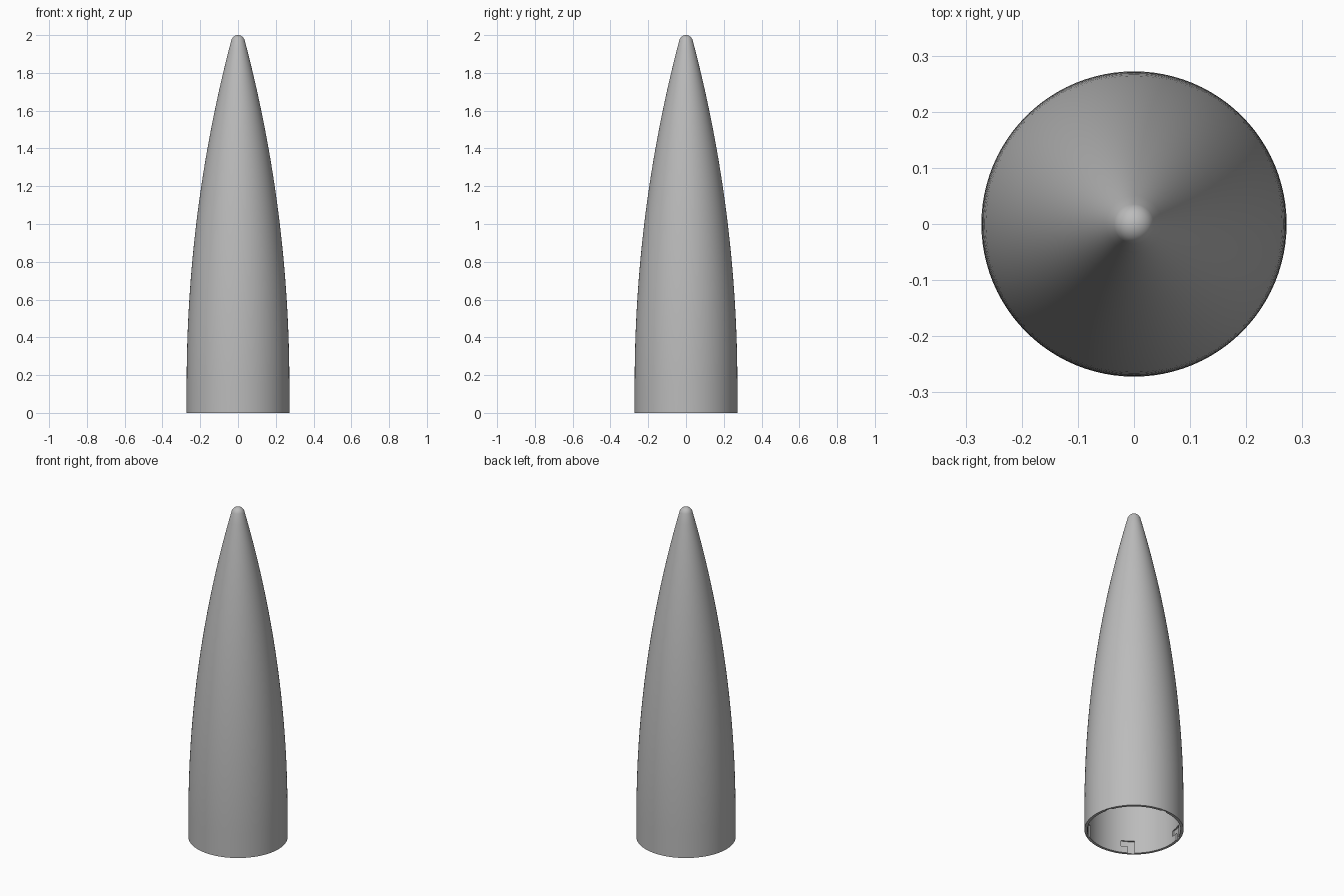
import bpy, bmesh, math

if "Cube" in bpy.data.objects:
    bpy.data.objects.remove(bpy.data.objects["Cube"])

SEGMENTS = 96
BASE_R, WALL = 0.272, 0.016
SKIRT = 0.15        # height of the straight lower section
TIP_R = 0.036       # radius of the rounded tip
ARC_R = 7.14        # radius of the side curve

grey = bpy.data.materials.new("light grey")
grey.diffuse_color = (0.5, 0.5, 0.5, 1)
grey.use_nodes = True
grey.node_tree.nodes["Principled BSDF"].inputs["Base Color"].default_value = grey.diffuse_color


def make_object(name, bm):
    bmesh.ops.recalc_face_normals(bm, faces=bm.faces[:])
    mesh = bpy.data.meshes.new(name)
    bm.to_mesh(mesh)
    bm.free()
    ob = bpy.data.objects.new(name, mesh)
    bpy.context.collection.objects.link(ob)
    mesh.materials.append(grey)
    return ob


def side_radius(z, base_r):
    d = max(z - SKIRT, 0)
    return base_r - ARC_R + math.sqrt(ARC_R ** 2 - d * d)


def ogive_profile():
    # outer side, rounded tip, then inner side back down to the rim
    join_z = 2 - 0.731 * TIP_R
    outer = [(BASE_R, 0)]
    for i in range(33):
        z = SKIRT + (join_z - SKIRT) * i / 32
        outer.append((side_radius(z, BASE_R), z))
    start = math.radians(15.6)
    for i in range(1, 9):
        a = start + (math.pi / 2 - start) * i / 8
        outer.append((max(TIP_R * math.cos(a), 0), 2 - TIP_R + TIP_R * math.sin(a)))
    outer[-1] = (0, 2)
    top = 1.9
    inner = [(0, top)]
    for i in range(33):
        z = top + (SKIRT - top) * i / 32
        inner.append((side_radius(z, BASE_R - WALL), z))
    inner.append((BASE_R - WALL, 0))
    return outer + inner


# Hollow shell, lathed around z
bm = bmesh.new()
rings = []
for r, z in ogive_profile():
    if r < 1e-6:
        rings.append([bm.verts.new((0, 0, z))] * SEGMENTS)
    else:
        rings.append([bm.verts.new((r * math.cos(2 * math.pi * k / SEGMENTS),
                                    r * math.sin(2 * math.pi * k / SEGMENTS), z))
                      for k in range(SEGMENTS)])
for i, lower in enumerate(rings):
    upper = rings[(i + 1) % len(rings)]
    for k in range(SEGMENTS):
        n = (k + 1) % SEGMENTS
        corners = list(dict.fromkeys((lower[k], lower[n], upper[n], upper[k])))
        if len(corners) > 2:
            bm.faces.new(corners)
shell = make_object("nose_cone_shell", bm)

# L-shaped locking grooves cut into the inner wall at the rim
bm = bmesh.new()
heights = (-0.02, 0.04, 0.075)
for s in range(5):
    start = math.radians(229.5 + 72 * s)
    step = math.radians(4.1)
    grid = {}

    def corner(i, j):
        if (i, j) not in grid:
            a = start + i * step
            grid[i, j] = bm.verts.new((0.264 * math.cos(a), 0.264 * math.sin(a), heights[j]))
        return grid[i, j]

    cells = [(0, 0), (1, 0)] + [(i, 1) for i in range(4)]
    faces = [bm.faces.new((corner(i, j), corner(i + 1, j), corner(i + 1, j + 1), corner(i, j + 1)))
             for i, j in cells]
    extruded = bmesh.ops.extrude_face_region(bm, geom=faces, use_keep_orig=True)
    for v in extruded["geom"]:
        if isinstance(v, bmesh.types.BMVert):
            v.co.x *= 0.24 / 0.264
            v.co.y *= 0.24 / 0.264
cutter = make_object("groove_cutter", bm)
cutter.hide_render = True

cut = shell.modifiers.new("grooves", 'BOOLEAN')
cut.operation = 'DIFFERENCE'
cut.solver = 'EXACT'
cut.object = cutter
bpy.context.view_layer.objects.active = shell
shell.select_set(True)
cutter.select_set(False)
bpy.ops.object.modifier_apply(modifier=cut.name)
bpy.data.objects.remove(cutter)
bpy.ops.object.shade_smooth_by_angle(angle=math.radians(30))
